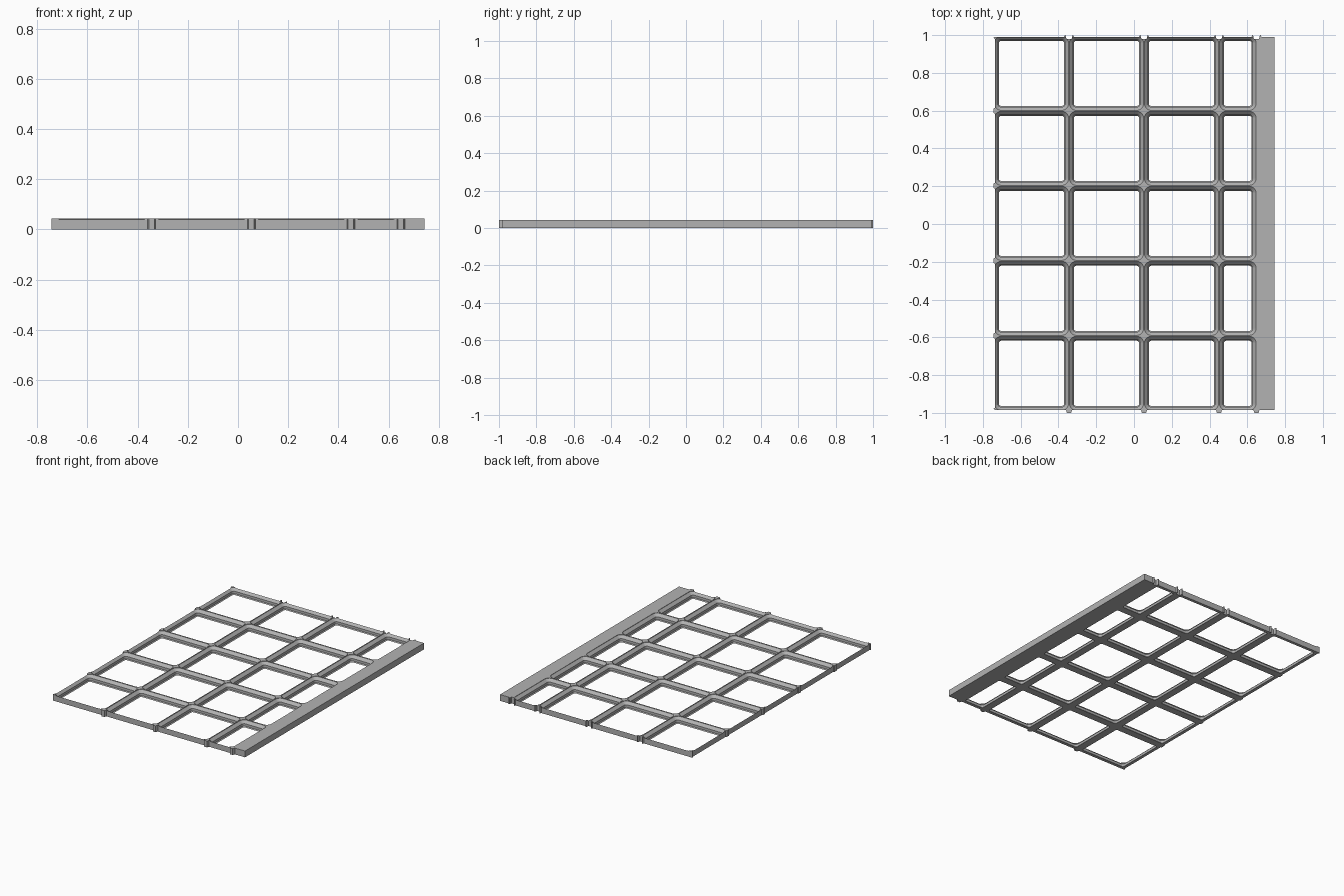
import bpy, bmesh, math

if "Cube" in bpy.data.objects:
    bpy.data.objects.remove(bpy.data.objects["Cube"])

PITCH, H = 0.397, 0.044
X_LINES = [-0.741, -0.344, 0.053, 0.45, 0.6485]
Y_LINES = [-0.989 + PITCH * i for i in range(6)]
LEFT, RIGHT, FRONT, BACK = -0.736, 0.743, -0.984, 0.991

grey = bpy.data.materials.new("grey plastic")
grey.diffuse_color = (0.45, 0.45, 0.45, 1)
grey.use_nodes = True
grey.node_tree.nodes["Principled BSDF"].inputs["Base Color"].default_value = grey.diffuse_color


def make_object(name, bm):
    bmesh.ops.recalc_face_normals(bm, faces=bm.faces)
    mesh = bpy.data.meshes.new(name)
    bm.to_mesh(mesh)
    bm.free()
    mesh.materials.append(grey)
    ob = bpy.data.objects.new(name, mesh)
    bpy.context.collection.objects.link(ob)
    return ob


def loft(bm, rings):
    """Skin a stack of equal-length rings and cap both ends."""
    vs = [[bm.verts.new(p) for p in r] for r in rings]
    n = len(vs[0])
    for a, b in zip(vs, vs[1:]):
        for i in range(n):
            j = (i + 1) % n
            bm.faces.new((a[i], a[j], b[j], b[i]))
    bm.faces.new(vs[0][::-1])
    bm.faces.new(vs[-1])


def prism(bm, pts, z0=0.0, z1=H):
    loft(bm, [[(x, y, z) for x, y in pts] for z in (z0, z1)])


def rounded(x0, x1, y0, y1, r, z, steps=6):
    pts = []
    corners = ((x1 - r, y1 - r), (x0 + r, y1 - r), (x0 + r, y0 + r), (x1 - r, y0 + r))
    for k, (cx, cy) in enumerate(corners):
        for s in range(steps + 1):
            a = math.pi / 2 * (k + s / steps)
            pts.append((cx + r * math.cos(a), cy + r * math.sin(a), z))
    return pts


def cut(ob, cutter):
    cutter.hide_render = True
    mod = ob.modifiers.new("cut", 'BOOLEAN')
    mod.operation, mod.solver, mod.object = 'DIFFERENCE', 'EXACT', cutter
    bpy.context.view_layer.objects.active = ob
    bpy.ops.object.modifier_apply(modifier=mod.name)
    bpy.data.objects.remove(cutter)


# Flat plate with the side strip
bm = bmesh.new()
prism(bm, [(LEFT, FRONT), (RIGHT, FRONT), (RIGHT, BACK), (LEFT, BACK)])
plate = make_object("grid_plate", bm)

# Stepped, round-cornered pockets: (inset from cell line, corner radius, height)
PROFILE = [(0.026, 0.012, -0.01), (0.026, 0.012, 0.0), (0.0205, 0.0175, 0.0066),
           (0.0205, 0.0175, 0.0235), (0.0025, 0.0355, H - 0.0025), (0.0025, 0.0355, 0.06)]
bm = bmesh.new()
for x0, x1 in zip(X_LINES, X_LINES[1:]):
    for y0, y1 in zip(Y_LINES, Y_LINES[1:]):
        loft(bm, [rounded(x0 + d, x1 - d, y0 + d, y1 - d, r, z) for d, r, z in PROFILE])
cut(plate, make_object("pocket_cutter", bm))

# Connector notches along the back edge
bm = bmesh.new()
for x in X_LINES[1:]:
    prism(bm, [(x - 0.014, BACK - 0.012), (x + 0.014, BACK - 0.012),
               (x + 0.018, BACK + 0.02), (x - 0.018, BACK + 0.02)], -0.01, 0.06)
cut(plate, make_object("notch_cutter", bm))

# Connector tabs along the front edge
bm = bmesh.new()
for x in X_LINES[1:]:
    prism(bm, [(x - 0.016, FRONT), (x - 0.011, -1), (x + 0.011, -1), (x + 0.016, FRONT)])
make_object("front_tabs", bm)

# Prongs beside each back notch
bm = bmesh.new()
for x in X_LINES[1:]:
    for s in (-1, 1):
        prism(bm, [(x + s * 0.016, BACK), (x + s * 0.018, 1), (x + s * 0.022, 1), (x + s * 0.026, BACK)])
make_object("back_prongs", bm)

# Small tabs along the left edge
bm = bmesh.new()
for i, y in enumerate(Y_LINES):
    lo = max(y - 0.016, FRONT)
    hi = min(y + 0.016, BACK)
    prism(bm, [(LEFT, lo), (LEFT, hi), (-0.743, hi - 0.004), (-0.743, lo + 0.004)])
make_object("left_tabs", bm)
